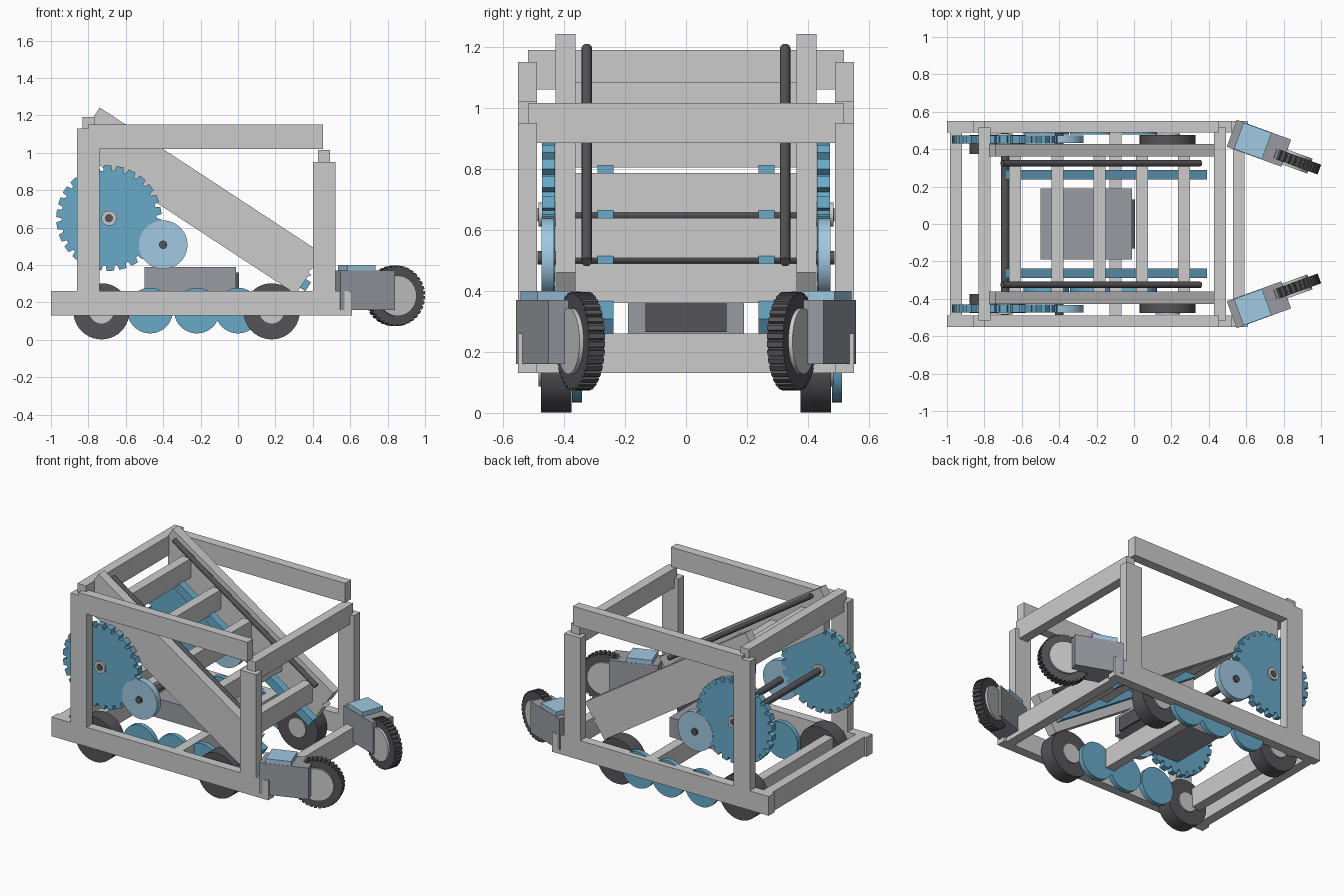
import bpy
from math import sin, cos, pi, radians
from mathutils import Matrix

if "Cube" in bpy.data.objects:
    bpy.data.objects.remove(bpy.data.objects["Cube"])


def material(name, colour):
    m = bpy.data.materials.new(name)
    m.diffuse_color = (*colour, 1)
    m.use_nodes = True
    m.node_tree.nodes["Principled BSDF"].inputs["Base Color"].default_value = m.diffuse_color
    return m


BLUE = material("blue", (0.14, 0.40, 0.58))
PALE = material("pale_blue", (0.35, 0.58, 0.76))
DARK = material("dark_grey", (0.09, 0.09, 0.10))
STEEL = material("steel_grey", (0.32, 0.33, 0.36))


def prism(name, pts, y0, y1, mat=None, smooth=False):
    """Extrude an xz outline along y."""
    n = len(pts)
    verts = [(x, y, z) for y in (y0, y1) for x, z in pts]
    faces = [tuple(range(n)), tuple(range(2 * n - 1, n - 1, -1))]
    faces += [(i, n + i, n + (i + 1) % n, (i + 1) % n) for i in range(n)]
    me = bpy.data.meshes.new(name)
    me.from_pydata(verts, [], faces)
    import bmesh
    bm = bmesh.new()
    bm.from_mesh(me)
    bmesh.ops.recalc_face_normals(bm, faces=bm.faces)
    bm.to_mesh(me)
    bm.free()
    ob = bpy.data.objects.new(name, me)
    bpy.context.collection.objects.link(ob)
    if mat:
        me.materials.append(mat)
    if smooth:
        for p in me.polygons:
            p.use_smooth = len(p.vertices) == 4
        me.set_sharp_from_angle(angle=radians(35))
    return ob


def box(name, x0, x1, y0, y1, z0, z1, mat=None):
    return prism(name, [(x0, z0), (x1, z0), (x1, z1), (x0, z1)], y0, y1, mat)


def disc(name, x, z, r, y0, y1, mat=None, n=40):
    pts = [(x + r * cos(2 * pi * i / n), z + r * sin(2 * pi * i / n)) for i in range(n)]
    return prism(name, pts, y0, y1, mat, True)


def gear(name, x, z, root, tip, teeth, y0, y1, mat):
    pts = []
    for i in range(teeth):
        for f, r in ((0, root), (0.22, root), (0.32, tip), (0.9, tip)):
            a = 2 * pi * (i + f) / teeth
            pts.append((x + r * cos(a), z + r * sin(a)))
    return prism(name, pts, y0, y1, mat)


def span(s, a, b):
    return sorted((s * a, s * b))


SLOPE = 0.656


def top(x):  # upper edge of the inclined boards
    return 0.757 - SLOPE * x


# Side frames and inclined assembly, both sides
for s, side in ((-1, "front"), (1, "back")):
    fr = span(s, 0.488, 0.55)
    box(side + "_base_rail", -1, 0.61, *fr, 0.13, 0.26)
    box(side + "_rear_post", -0.86, -0.74, *fr, 0.26, 1.13)
    box(side + "_fore_post", 0.40, 0.52, *fr, 0.26, 0.95)
    box(side + "_top_rail", -0.80, 0.455, *fr, 1.02, 1.15)

    # Inclined board with notched ends
    board = [(-0.74, top(-0.74)), (-0.772, 1.19), (-0.772, top(-0.772) - 0.31),
             (0.31, top(0.31) - 0.31), (0.37, 0.335), (0.392, 0.345), (0.375, 0.365),
             (0.403, 0.385), (0.453, top(0.453))]
    prism(side + "_inclined_board", board, *span(s, 0.362, 0.427))

    # Blue strip running under the slats
    a, b = -0.66, 0.39
    zt = 0.812 - SLOPE * -0.38 - 0.498
    strip = [(x, 0.563 - SLOPE * x - d) for x, d in
             ((a, 0), (b, 0), (b - 0.03, 0.067), (a - 0.03, 0.067))]
    prism(side + "_blue_strip", strip, *span(s, 0.237, 0.29), BLUE)

    # Dark guide rod along the incline
    bpy.ops.mesh.primitive_cylinder_add(vertices=16, radius=0.017, depth=1.27,
                                        location=(-0.175, s * 0.325, 0.845))
    rod = bpy.context.object
    rod.name = side + "_guide_rod"
    rod.rotation_euler = (0, pi / 2 + 0.584, 0)
    rod.data.materials.append(DARK)

    # Drive gears
    gear(side + "_big_gear", -0.69, 0.65, 0.255, 0.282, 26, *span(s, 0.43, 0.472), BLUE)
    disc(side + "_gear_collar", -0.69, 0.65, 0.04, *span(s, 0.42, 0.484))
    disc(side + "_small_gear", -0.40, 0.508, 0.13, *span(s, 0.432, 0.474), PALE)

    # Main wheels
    for x, label in ((-0.73, "rear"), (0.18, "fore")):
        disc(f"{side}_{label}_tyre", x, 0.152, 0.15, *span(s, 0.375, 0.475), DARK)
        disc(f"{side}_{label}_hub", x, 0.152, 0.065, *span(s, 0.367, 0.483))

    # Blue road discs: the pair sits off-centre
    y = 0.495 if s > 0 else -0.357
    for i, x in enumerate((-0.47, -0.22, 0.0)):
        disc(f"{side}_road_disc_{i + 1}", x, 0.156, 0.122, y - 0.016, y + 0.016, BLUE)

    # Steered wheel unit, built along x then turned
    unit = [
        box(side + "_steer_block", -0.155, 0.155, -0.077, 0.077, 0.16, 0.37, STEEL),
        box(side + "_steer_cap", -0.115, 0.045, -0.075, 0.075, 0.37, 0.40, PALE),
        gear(side + "_steer_tyre", 0.19, 0.235, 0.153, 0.162, 36, -0.028, 0.028, DARK),
        disc(side + "_steer_hub", 0.19, 0.235, 0.108, -0.042, 0.042),
    ]
    turn = (Matrix.Translation((0.668, s * 0.432, 0)) @ Matrix.Rotation(-s * radians(20), 4, 'Z'))
    for i, ob in enumerate(unit):
        shift = Matrix.Translation((0, -s * 0.022 if i > 1 else 0, 0))
        ob.matrix_world = turn @ shift

# Shafts across the machine
disc("gear_shaft", -0.69, 0.65, 0.022, -0.487, 0.487, DARK, 20)
disc("pinion_shaft", -0.40, 0.508, 0.022, -0.487, 0.487, DARK, 20)

# Cross beams
for label, x, half, z in (("rear_base", -0.952, 0.49, 0.13), ("inner_base", -0.80, 0.49, 0.13),
                          ("middle_base", -0.098, 0.49, 0.13), ("fore_base", 0.56, 0.52, 0.13),
                          ("rear_top", -0.80, 0.517, 1.06), ("fore_top", 0.46, 0.517, 0.885)):
    box(label + "_cross_beam", x - 0.032, x + 0.032, -half, half, z, z + 0.13)

# Slats stepping down the incline
for i in range(5):
    x, z = 0.268 - 0.226 * i, 0.36 + 0.148 * i
    box(f"slat_{i + 1}", x - 0.032, x + 0.032, -0.365, 0.365, z, z + 0.13)

# Power box
box("power_box", -0.50, -0.01, -0.19, 0.19, 0.26, 0.39, STEEL)
box("power_box_plate", -0.01, 0.005, -0.132, 0.132, 0.265, 0.36, DARK)
